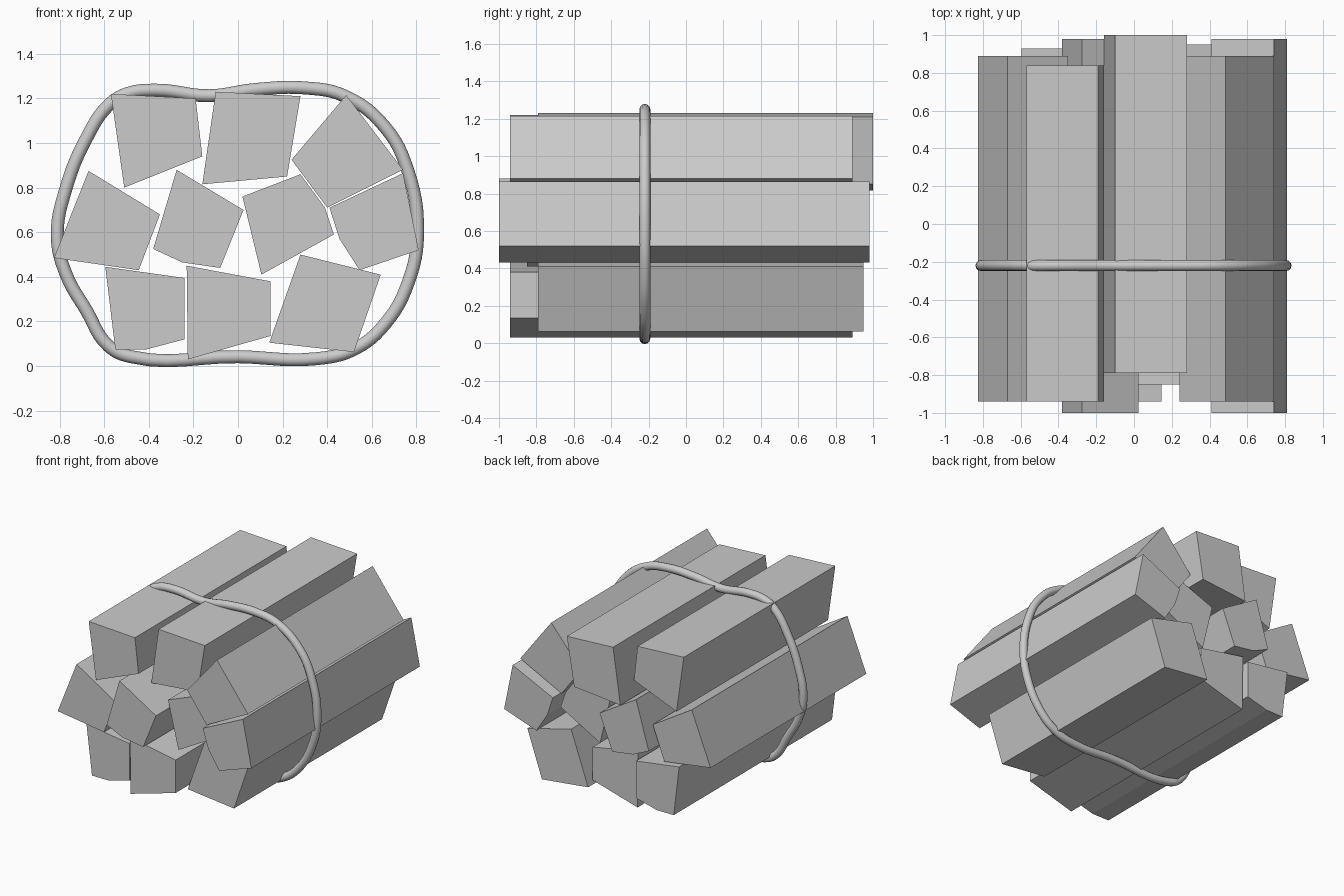
import bpy, bmesh

if "Cube" in bpy.data.objects:
    bpy.data.objects.remove(bpy.data.objects["Cube"])

# Each log: (front y, back y, end profile as (x, z) points)
LOGS = {
    "top_left": (-0.94, 0.84, [(-.57, 1.22), (-.19, 1.20), (-.16, .94), (-.51, .80)]),
    "top_middle": (-0.79, 1.00, [(-.10, 1.23), (.28, 1.21), (.22, .85), (-.16, .815)]),
    "top_right": (-0.94, 0.89, [(.485, 1.215), (.74, .88), (.40, .71), (.24, .925)]),
    "middle_outer_left": (-0.94, 0.89, [(-.67, .875), (-.35, .68), (-.445, .43), (-.825, .485)]),
    "middle_inner_left": (-1.00, 0.98, [(-.275, .88), (.025, .70), (-.08, .44), (-.25, .465), (-.38, .525)]),
    "middle_inner_right": (-0.85, 0.86, [(.02, .76), (.28, .86), (.39, .71), (.43, .59), (.105, .41)]),
    "middle_outer_right": (-1.00, 0.98, [(.41, .71), (.74, .865), (.81, .52), (.545, .43), (.455, .57)]),
    "bottom_left": (-0.93, 0.93, [(-.595, .445), (-.24, .395), (-.24, .12), (-.41, .075), (-.55, .075)]),
    "bottom_middle": (-0.94, 0.89, [(-.23, .45), (.145, .38), (.145, .135), (-.225, .03)]),
    "bottom_right": (-0.79, 0.95, [(.28, .50), (.64, .41), (.52, .063), (.14, .105)]),
}


def add_log(name, y0, y1, profile):
    bm = bmesh.new()
    face = bm.faces.new([bm.verts.new((x, y0, z)) for x, z in profile])
    ext = bmesh.ops.extrude_face_region(bm, geom=[face], use_keep_orig=True)
    verts = [g for g in ext["geom"] if isinstance(g, bmesh.types.BMVert)]
    bmesh.ops.translate(bm, verts=verts, vec=(0, y1 - y0, 0))
    bmesh.ops.recalc_face_normals(bm, faces=bm.faces)
    mesh = bpy.data.meshes.new(name)
    bm.to_mesh(mesh)
    bm.free()
    bpy.context.collection.objects.link(bpy.data.objects.new(name, mesh))


for name, (y0, y1, profile) in LOGS.items():
    add_log("log_" + name, y0, y1, profile)

# Binding rope: closed smooth loop around the bundle
ROPE = [(-.37, 1.237), (-.13, 1.212), (.08, 1.24), (.30, 1.247), (.48, 1.21), (.66, 1.07),
        (.76, .88), (.805, .60), (.765, .38), (.66, .19), (.52, .075), (.35, .033),
        (0, .042), (-.48, .042), (-.58, .09), (-.68, .25), (-.77, .41),
        (-.81, .58), (-.77, .80), (-.68, 1.02), (-.58, 1.17), (-.50, 1.22)]
curve = bpy.data.curves.new("rope", "CURVE")
curve.dimensions = "3D"
curve.bevel_depth = 0.029
curve.bevel_resolution = 4
curve.resolution_u = 6
spline = curve.splines.new("BEZIER")
spline.bezier_points.add(len(ROPE) - 1)
spline.use_cyclic_u = True
for p, (x, z) in zip(spline.bezier_points, ROPE):
    p.co = (x, -0.22, z)
    p.handle_left_type = p.handle_right_type = "AUTO"
rope = bpy.data.objects.new("rope", curve)
bpy.context.collection.objects.link(rope)
bpy.context.view_layer.objects.active = rope
rope.select_set(True)
bpy.ops.object.convert(target="MESH")
bpy.ops.object.shade_smooth()
